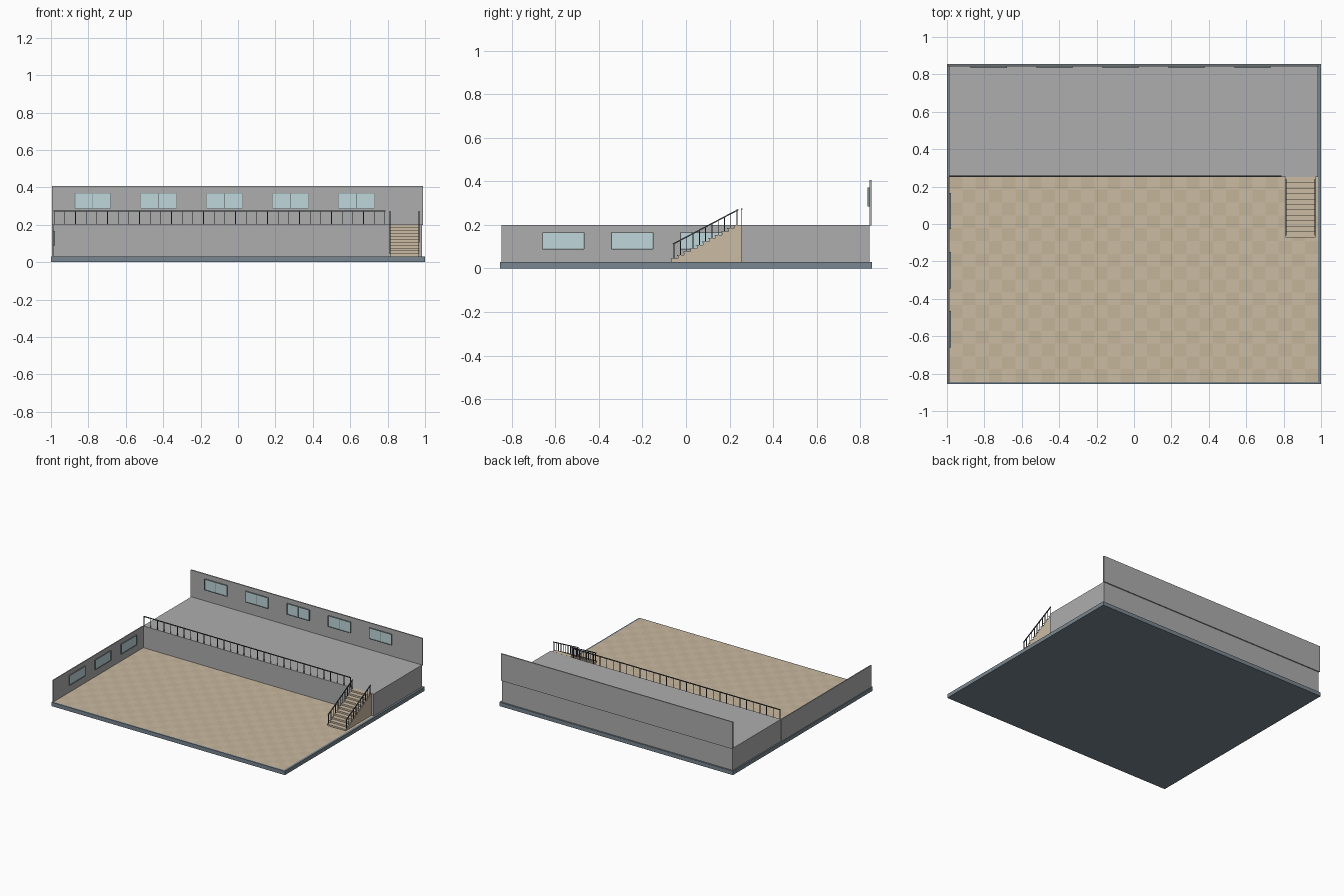
import bpy, bmesh
from math import atan2, hypot
from mathutils import Matrix, Vector

if "Cube" in bpy.data.objects:
    bpy.data.objects.remove(bpy.data.objects["Cube"])


def material(name, r, g, b):
    m = bpy.data.materials.new(name)
    m.diffuse_color = (r, g, b, 1)
    m.use_nodes = True
    m.node_tree.nodes["Principled BSDF"].inputs["Base Color"].default_value = m.diffuse_color
    return m


SLATE = material("slate", 0.19, 0.24, 0.28)
TAN = material("tan", 0.60, 0.50, 0.37)
TAN_DARK = material("tan_dark", 0.56, 0.46, 0.33)
GREY = material("wall_grey", 0.42, 0.42, 0.42)
GLASS = material("pale_glass", 0.52, 0.67, 0.70)
METAL = material("dark_metal", 0.07, 0.08, 0.09)
FRAME = material("window_frame", 0.22, 0.28, 0.29)


def finish(name, bm, *mats):
    mesh = bpy.data.meshes.new(name)
    bm.to_mesh(mesh)
    bm.free()
    for m in mats:
        mesh.materials.append(m)
    ob = bpy.data.objects.new(name, mesh)
    bpy.context.collection.objects.link(ob)
    return ob


def add_box(bm, lo, hi):
    lo, hi = Vector(lo), Vector(hi)
    mat = Matrix.Translation((lo + hi) / 2) @ Matrix.Diagonal((*(hi - lo), 1))
    bmesh.ops.create_cube(bm, size=1, matrix=mat)


def box(name, lo, hi, mat):
    bm = bmesh.new()
    add_box(bm, lo, hi)
    return finish(name, bm, mat)


# Base, raised platform and walls
box("base_slab", (-1, -0.855, 0), (1, 0.855, 0.03), SLATE)
box("platform", (-0.99, 0.252, 0.03), (0.985, 0.843, 0.2), GREY)
box("back_wall", (-0.995, 0.842, 0.198), (0.99, 0.851, 0.407), GREY)
box("left_wall", (-0.995, -0.847, 0.03), (-0.987, 0.252, 0.2), GREY)

# Checkered lower floor
bm = bmesh.new()
nx, ny = 28, 16
x0, x1, y0, y1 = -0.987, 0.985, -0.845, 0.252
bmesh.ops.create_grid(bm, x_segments=nx, y_segments=ny, size=0.5,
                      matrix=Matrix.Translation(((x0 + x1) / 2, (y0 + y1) / 2, 0.032))
                      @ Matrix.Diagonal((x1 - x0, y1 - y0, 1, 1)))
for f in bm.faces:
    c = f.calc_center_median()
    i, j = int((c.x - x0) / (x1 - x0) * nx), int((c.y - y0) / (y1 - y0) * ny)
    f.material_index = (i + j) % 2
finish("tiled_floor", bm, TAN, TAN_DARK)


# Windows, built facing -y and turned for the side wall
def window(name, loc, w, h, angle, mullion):
    t = 0.004
    frame, glass = bmesh.new(), bmesh.new()
    for s in (-1, 1):
        add_box(frame, (s * w / 2 - t / 2, -0.008, -h / 2), (s * w / 2 + t / 2, 0, h / 2))
        add_box(frame, (-w / 2, -0.008, s * h / 2 - t / 2), (w / 2, 0, s * h / 2 + t / 2))
    if mullion:
        add_box(frame, (-t / 2, -0.007, -h / 2), (t / 2, 0, h / 2))
    add_box(glass, (-w / 2, -0.004, -h / 2), (w / 2, 0, h / 2))
    for ob in (finish(name + "_frame", frame, FRAME), finish(name + "_glass", glass, GLASS)):
        ob.location = loc
        ob.rotation_euler.z = angle


for k in range(5):
    window("back_window", (-0.777 + 0.3525 * k, 0.842, 0.328), 0.19, 0.082, 0, True)
for k in range(3):
    window("side_window", (-0.987, -0.563 + 0.316 * k, 0.127), 0.19, 0.074, 1.5708, False)

# Solid staircase from an extruded step profile
N, YS, YE, ZS, ZE = 11, -0.066, 0.252, 0.03, 0.2
run, rise = (YE - YS) / N, (ZE - ZS) / N
profile = [(YS, ZS)]
for k in range(N):
    profile += [(YS + k * run, ZS + (k + 1) * rise), (YS + (k + 1) * run, ZS + (k + 1) * rise)]
    if k < N - 1:
        continue
profile.append((YE, ZS))
bm = bmesh.new()
face = bm.faces.new([bm.verts.new((0.812, y, z)) for y, z in profile])
ext = bmesh.ops.extrude_face_region(bm, geom=[face])
bmesh.ops.translate(bm, vec=(0.156, 0, 0),
                    verts=[v for v in ext["geom"] if isinstance(v, bmesh.types.BMVert)])
bmesh.ops.recalc_face_normals(bm, faces=bm.faces)
finish("staircase", bm, TAN)

# Tread nosings
bm = bmesh.new()
for k in range(N):
    y, z = YS + k * run, ZS + (k + 1) * rise
    add_box(bm, (0.81, y - 0.005, z - 0.003), (0.97, y + run, z + 0.0005))
finish("stair_treads", bm, TAN)

# Sloped stair railings
R = 0.002
for x in (0.813, 0.967):
    bm = bmesh.new()
    for k in range(N):
        y, z = YS + (k + 0.4) * run, ZS + (k + 1) * rise
        add_box(bm, (x - R, y - R, z), (x + R, y + R, z + 0.069))
    a = Vector((x, YS + 0.2 * run, ZS + rise + 0.066))
    b = Vector((x, YS + (N - 0.4) * run, ZE + 0.07))
    d = b - a
    mat = (Matrix.Translation((a + b) / 2) @ Matrix.Rotation(atan2(d.z, d.y), 4, "X")
           @ Matrix.Diagonal((0.006, hypot(d.y, d.z), 0.006, 1)))
    bmesh.ops.create_cube(bm, size=1, matrix=mat)
    finish("stair_railing", bm, METAL)

# Platform railing
bm = bmesh.new()
posts = 32
for k in range(posts):
    x = -0.983 + k * (0.785 + 0.983) / (posts - 1)
    add_box(bm, (x - R, 0.254, 0.2), (x + R, 0.258, 0.272))
add_box(bm, (-0.986, 0.253, 0.27), (0.788, 0.259, 0.276))
finish("platform_railing", bm, METAL)
